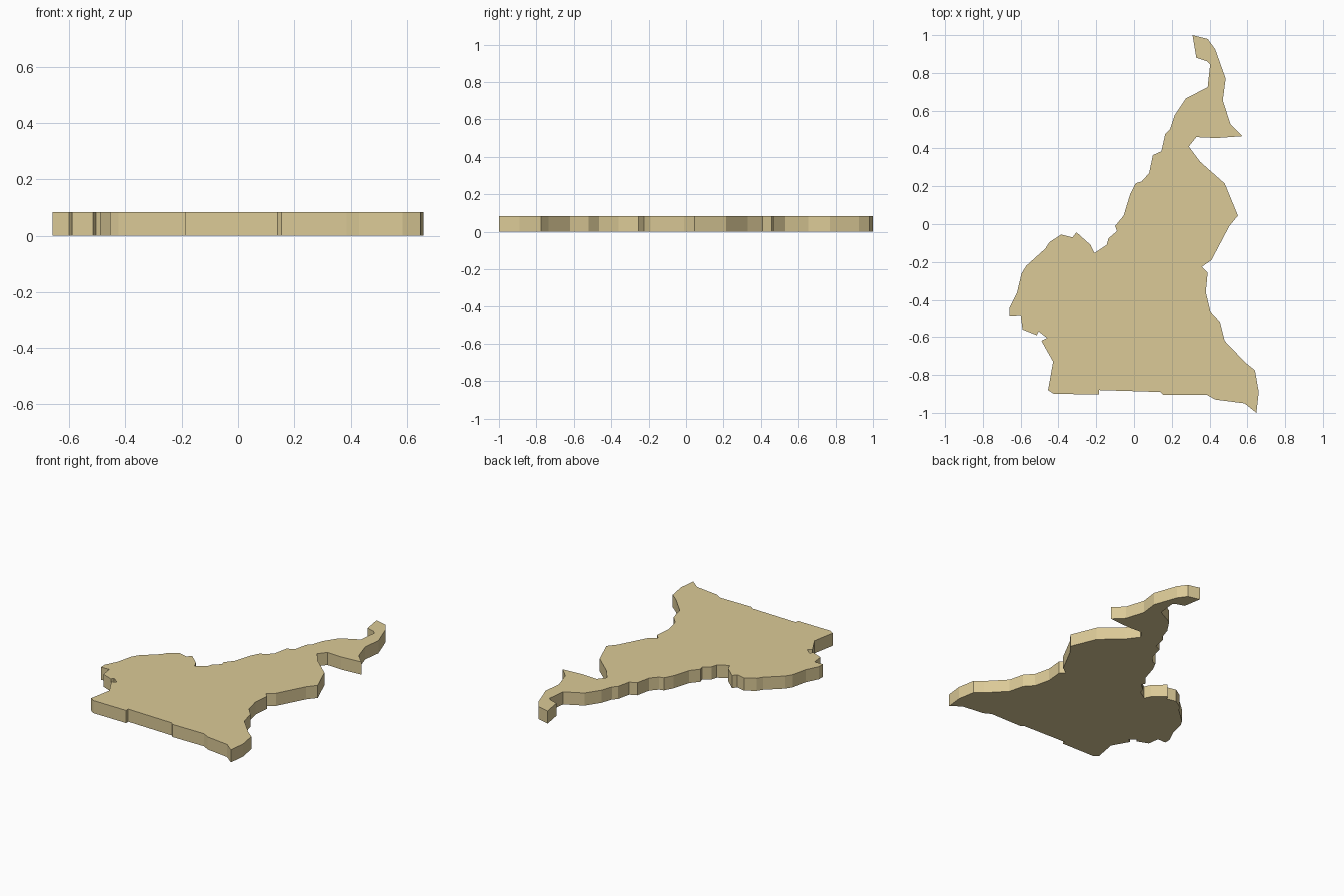
import bpy, bmesh

HEIGHT = 0.083

# Outline of the plate, clockwise from the northern tip
OUTLINE = [
    # east edge
    (.31, 1), (.39, .98), (.43, .925), (.485, .77), (.47, .655), (.51, .53),
    (.575, .465), (.435, .455), (.33, .46), (.29, .41), (.35, .33), (.48, .215),
    (.55, .045), (.505, -.01), (.41, -.19), (.36, -.225), (.39, -.255),
    (.38, -.36), (.405, -.465), (.455, -.52), (.48, -.62), (.59, -.735),
    (.64, -.775), (.66, -.89), (.648, -1),
    # south edge
    (.585, -.95), (.43, -.93), (.385, -.905), (.155, -.905), (.14, -.89),
    (-.185, -.88), (-.185, -.903), (-.425, -.9), (-.455, -.88),
    # west edge
    (-.428, -.73), (-.49, -.62), (-.46, -.605), (-.505, -.57), (-.515, -.59),
    (-.59, -.56), (-.6, -.485), (-.66, -.487), (-.66, -.445), (-.62, -.365),
    (-.595, -.26), (-.57, -.22), (-.47, -.13), (-.447, -.095), (-.385, -.055),
    (-.325, -.07), (-.305, -.043), (-.23, -.11), (-.21, -.153), (-.145, -.11),
    (-.135, -.075), (-.09, -.037), (-.1, -.01), (-.055, .045), (-.02, .16),
    (.01, .217), (.04, .225), (.08, .27), (.1, .365), (.145, .385),
    (.165, .475), (.19, .5), (.215, .575), (.275, .665), (.39, .725),
    (.403, .845), (.385, .862), (.33, .88),
]

# Flat face extruded upward into a solid plate
bm = bmesh.new()
base = bm.faces.new([bm.verts.new((x, y, 0)) for x, y in OUTLINE])
top = bmesh.ops.extrude_face_region(bm, geom=[base], use_keep_orig=True)["geom"]
bmesh.ops.translate(bm, vec=(0, 0, HEIGHT),
                    verts=[g for g in top if isinstance(g, bmesh.types.BMVert)])
bmesh.ops.recalc_face_normals(bm, faces=bm.faces)

mesh = bpy.data.meshes.new("map_plate")
bm.to_mesh(mesh)
bm.free()
plate = bpy.data.objects.new("map_plate", mesh)
bpy.context.collection.objects.link(plate)

# Sand colour
sand = bpy.data.materials.new("sand")
sand.diffuse_color = (0.71, 0.59, 0.31, 1)
mesh.materials.append(sand)
